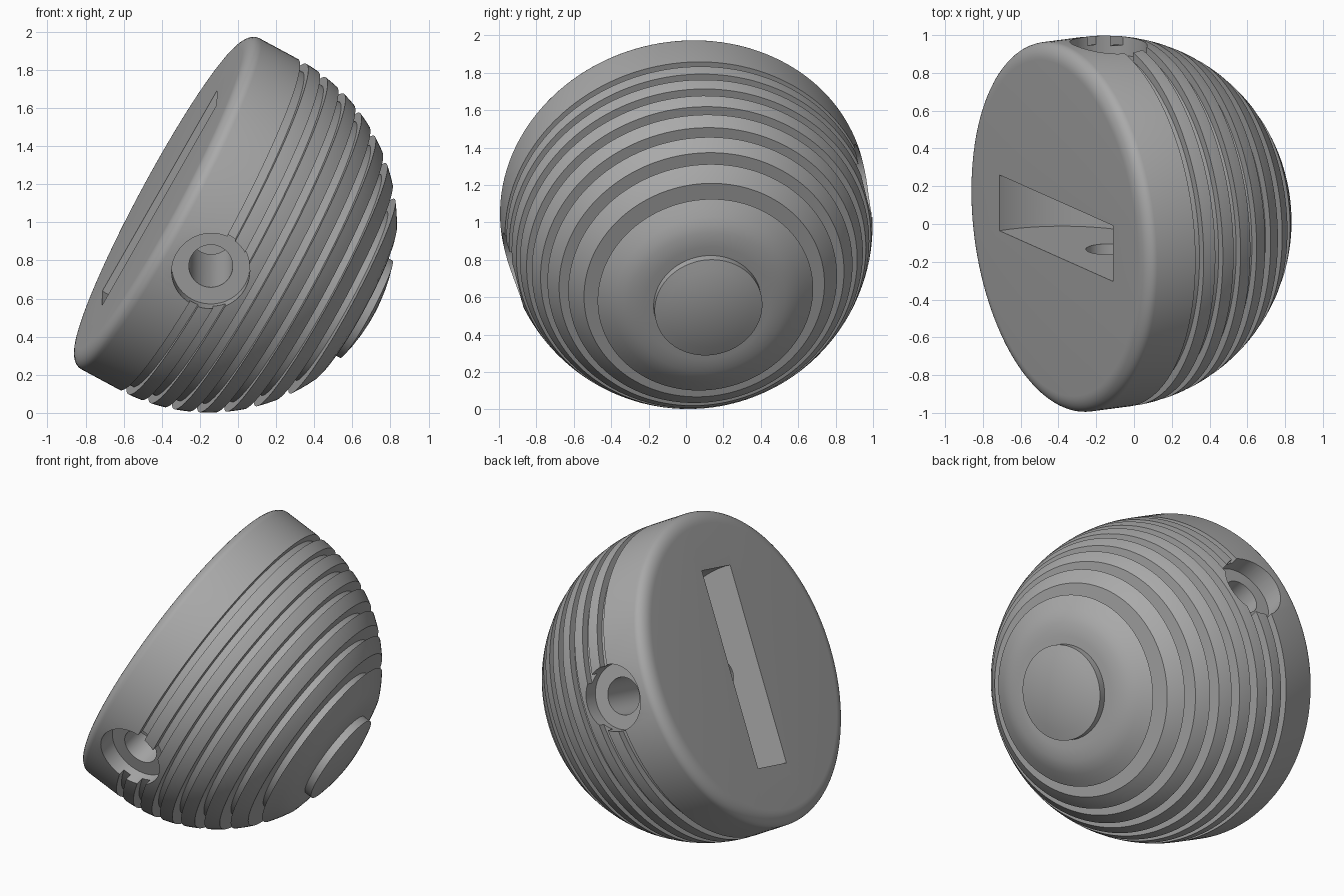
import bpy, bmesh, math
from mathutils import Matrix, Vector

if "Cube" in bpy.data.objects:
    bpy.data.objects.remove(bpy.data.objects["Cube"], do_unlink=True)

R = 0.986          # outer radius
FACE = -0.297      # level of the flat face along the axis

# Tilted frame: Z runs from the flat face to the button, X along the slot
axis = Vector((0.875, 0.115, -0.471)).normalized()
along = Vector((0.476, -0.218, 0.855))
along = (along - axis * along.dot(axis)).normalized()
across = axis.cross(along)
frame = Matrix.Translation((-0.152, 0.012, 0.988)) @ Matrix(
    (along, across, axis)).transposed().to_4x4()

gray = bpy.data.materials.new("plain gray")
gray.use_nodes = True
gray.diffuse_color = (0.4, 0.4, 0.4, 1)
gray.node_tree.nodes["Principled BSDF"].inputs["Base Color"].default_value = (0.4, 0.4, 0.4, 1)


def add_object(name, bm):
    bmesh.ops.recalc_face_normals(bm, faces=bm.faces)
    mesh = bpy.data.meshes.new(name)
    bm.to_mesh(mesh)
    bm.free()
    mesh.materials.append(gray)
    obj = bpy.data.objects.new(name, mesh)
    bpy.context.collection.objects.link(obj)
    obj.matrix_world = frame
    return obj


def lathe(name, profile, steps=144):
    bm = bmesh.new()
    verts = [bm.verts.new((r, 0, z)) for r, z in profile]
    edges = [bm.edges.new(pair) for pair in zip(verts, verts[1:])]
    bmesh.ops.spin(bm, geom=verts + edges, axis=(0, 0, 1), cent=(0, 0, 0),
                   angle=math.tau, steps=steps, use_merge=True)
    bmesh.ops.remove_doubles(bm, verts=bm.verts, dist=1e-5)
    return add_object(name, bm)


def cross_cylinder(name, radius, y0, y1, level, steps=64):
    """Cylinder lying along the local Y axis."""
    bm = bmesh.new()
    place = Matrix.Translation((0, (y0 + y1) / 2, level)) @ Matrix.Rotation(math.pi / 2, 4, 'X')
    bmesh.ops.create_cone(bm, cap_ends=True, segments=steps, radius1=radius,
                          radius2=radius, depth=y1 - y0, matrix=place)
    return add_object(name, bm)


def on_sphere(z, radius=R):
    return math.sqrt(radius * radius - z * z)


# Body profile: flat face, rounded rim, straight band
profile = [(0, FACE)]
for i in range(9):
    t = math.pi / 2 * i / 8
    profile.append((R - 0.09 * (1 - math.sin(t)), FACE + 0.065 * (1 - math.cos(t))))

# Ribbed dome: seven slots with walls square to the axis
PITCH, GAP, COUNT = 0.124, 0.05, 7
for k in range(COUNT):
    start = k * PITCH
    end = start + GAP
    depth = on_sphere(end, 0.94)
    profile += [(on_sphere(start), start), (depth, start), (depth, end)]
    if k < COUNT - 1:
        profile += [(on_sphere(end + (PITCH - GAP) * i / 4),
                     end + (PITCH - GAP) * i / 4) for i in range(4)]

# Rounded end plate and domed button
for r in (0.58, 0.54, 0.5, 0.46):
    profile.append((r, on_sphere(r)))
profile += [(0.42, 0.884), (0.38, 0.892), (0.34, 0.895), (0.29, 0.895)]
for i in range(6):
    r = 0.29 * (1 - i / 5)
    profile.append((r, on_sphere(r)))
body = lathe("ribbed_dome_body", profile)

# Cutters: curved slot in the flat face, cross bore, counterbores on both sides
cutters = [
    cross_cylinder("slot_cutter", 0.622, -0.152, 0.152, FACE + 0.05, 128),
    cross_cylinder("bore_cutter", 0.115, -1.2, 1.2, 0.015),
    cross_cylinder("left_counterbore_cutter", 0.205, 0.86, 1.2, 0.015),
    cross_cylinder("right_counterbore_cutter", 0.205, -1.2, -0.86, 0.015),
]
bpy.context.view_layer.objects.active = body
body.select_set(True)
for cutter in cutters:
    cutter.hide_render = True
    cut = body.modifiers.new(cutter.name, 'BOOLEAN')
    cut.operation = 'DIFFERENCE'
    cut.solver = 'EXACT'
    cut.object = cutter
    bpy.ops.object.modifier_apply(modifier=cut.name)
    bpy.data.objects.remove(cutter, do_unlink=True)

bpy.ops.object.shade_smooth_by_angle(angle=math.radians(30))
